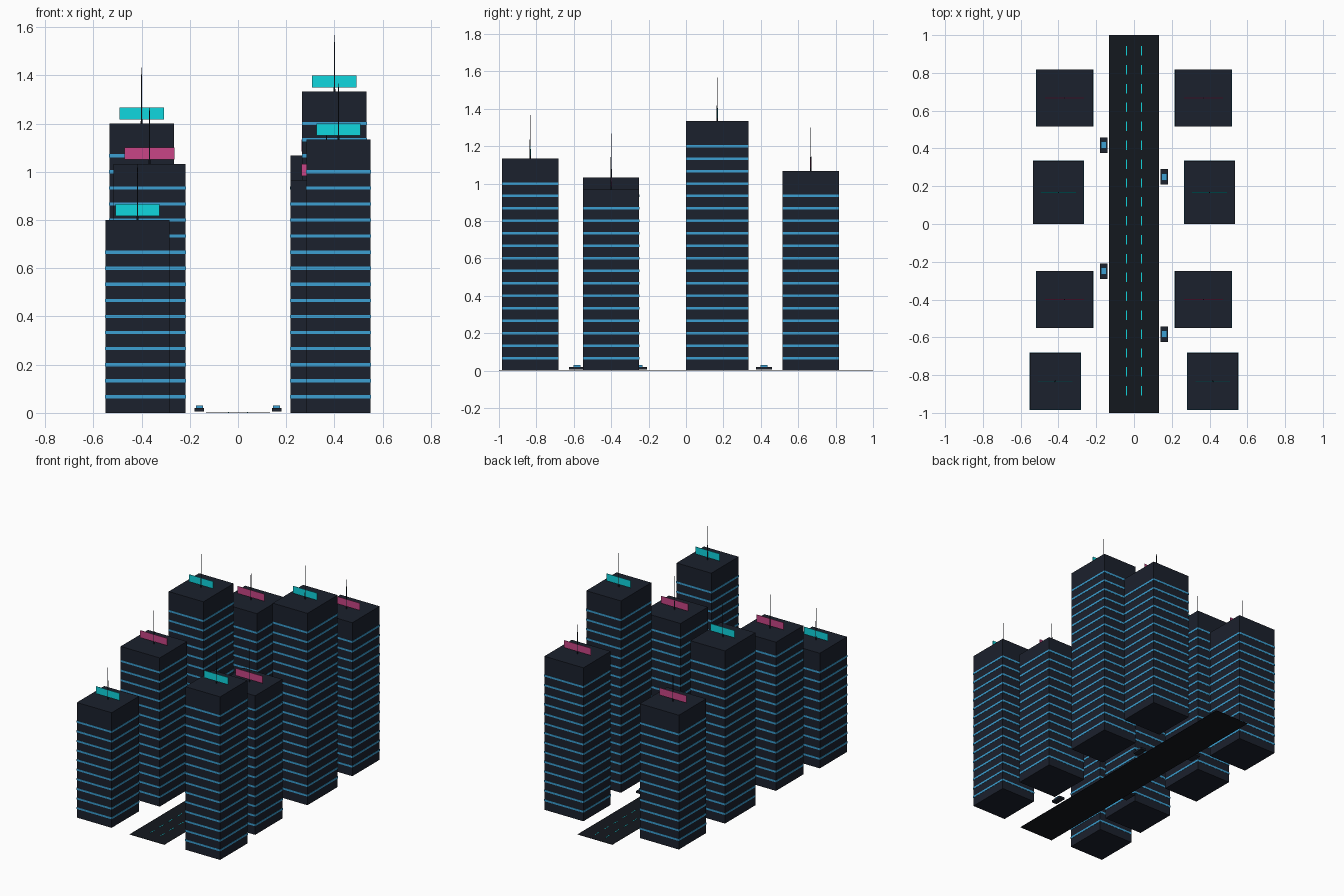
import bpy, bmesh
from mathutils import Matrix, Vector

if "Cube" in bpy.data.objects:
    bpy.data.objects.remove(bpy.data.objects["Cube"])


def material(name, rgb):
    m = bpy.data.materials.new(name)
    m.diffuse_color = (*rgb, 1)
    m.use_nodes = True
    m.node_tree.nodes["Principled BSDF"].inputs["Base Color"].default_value = m.diffuse_color
    return m


FACADE = material("facade", (0.011, 0.015, 0.026))
WINDOW = material("window_blue", (0.045, 0.35, 0.65))
CYAN = material("sign_cyan", (0.005, 0.68, 0.74))
PINK = material("sign_pink", (0.58, 0.06, 0.24))
ASPHALT = material("asphalt", (0.007, 0.009, 0.013))
DARK = material("dark_metal", (0.012, 0.016, 0.026))


def box(bm, center, size):
    bmesh.ops.create_cube(bm, size=1, matrix=Matrix.Translation(Vector(center))
                          @ Matrix.Diagonal((*size, 1)))


def finish(name, bm, mat):
    mesh = bpy.data.meshes.new(name)
    bm.to_mesh(mesh)
    bm.free()
    mesh.materials.append(mat)
    ob = bpy.data.objects.new(name, mesh)
    bpy.context.collection.objects.link(ob)
    return ob


def boxes(name, mat, items):
    bm = bmesh.new()
    for center, size in items:
        box(bm, center, size)
    return finish(name, bm, mat)


U = 1 / 30  # one building module; a storey is two modules


def tower(label, x, y, w, d, floors, sign):
    h = floors * U
    boxes(label + "_body", FACADE, [((x, y, h / 2), (w, d, h))])
    # lit window bands wrapping every storey
    boxes(label + "_window_bands", WINDOW,
          [((x, y, k * U), (w + 0.0034, d + 0.0034, 0.0133))
           for k in range(2, floors - 2, 2)])
    # rooftop sign panel
    boxes(label + "_roof_sign", sign,
          [((x, y, h + 0.0417), (w * 0.69, 0.0034, 0.05))])
    # tapered antenna
    bm = bmesh.new()
    bmesh.ops.create_cone(bm, cap_ends=True, segments=8, radius1=0.0035,
                          radius2=0.001, depth=7 * U,
                          matrix=Matrix.Translation((x, y, h + 3.5 * U)))
    finish(label + "_antenna", bm, DARK)


# Towers: x offset, y, width, depth, left floors, right floors, sign colour
rows = [
    (0.367, 0.667, 0.30, 0.30, 28, 32, PINK),
    (0.400, 0.167, 0.267, 0.333, 36, 40, CYAN),
    (0.367, -0.40, 0.30, 0.30, 31, 29, PINK),
    (0.417, -0.833, 0.267, 0.30, 24, 34, CYAN),
]
for i, (x, y, w, d, left, right, sign) in enumerate(rows, 1):
    tower(f"left_tower_{i}", -x, y, w, d, left, sign)
    tower(f"right_tower_{i}", x, y, w, d, right, sign)

# Road and dashed lane lines
boxes("road", ASPHALT, [((0, 0, 0.001), (0.267, 2.0, 0.002))])
boxes("lane_dashes", CYAN,
      [((s * 0.04, -0.883 + 0.1 * k, 0.0022), (0.0034, 0.05, 0.001))
       for s in (-1, 1) for k in range(19)])

# Hovering cars beside the road
for i, (x, y) in enumerate([(-0.16, 0.417), (0.16, 0.25),
                            (-0.16, -0.25), (0.16, -0.583)], 1):
    boxes(f"car_{i}_body", DARK, [((x, y, 0.0135), (0.04, 0.083, 0.0135))])
    boxes(f"car_{i}_cabin", WINDOW, [((x, y, 0.025), (0.03, 0.037, 0.0105))])
